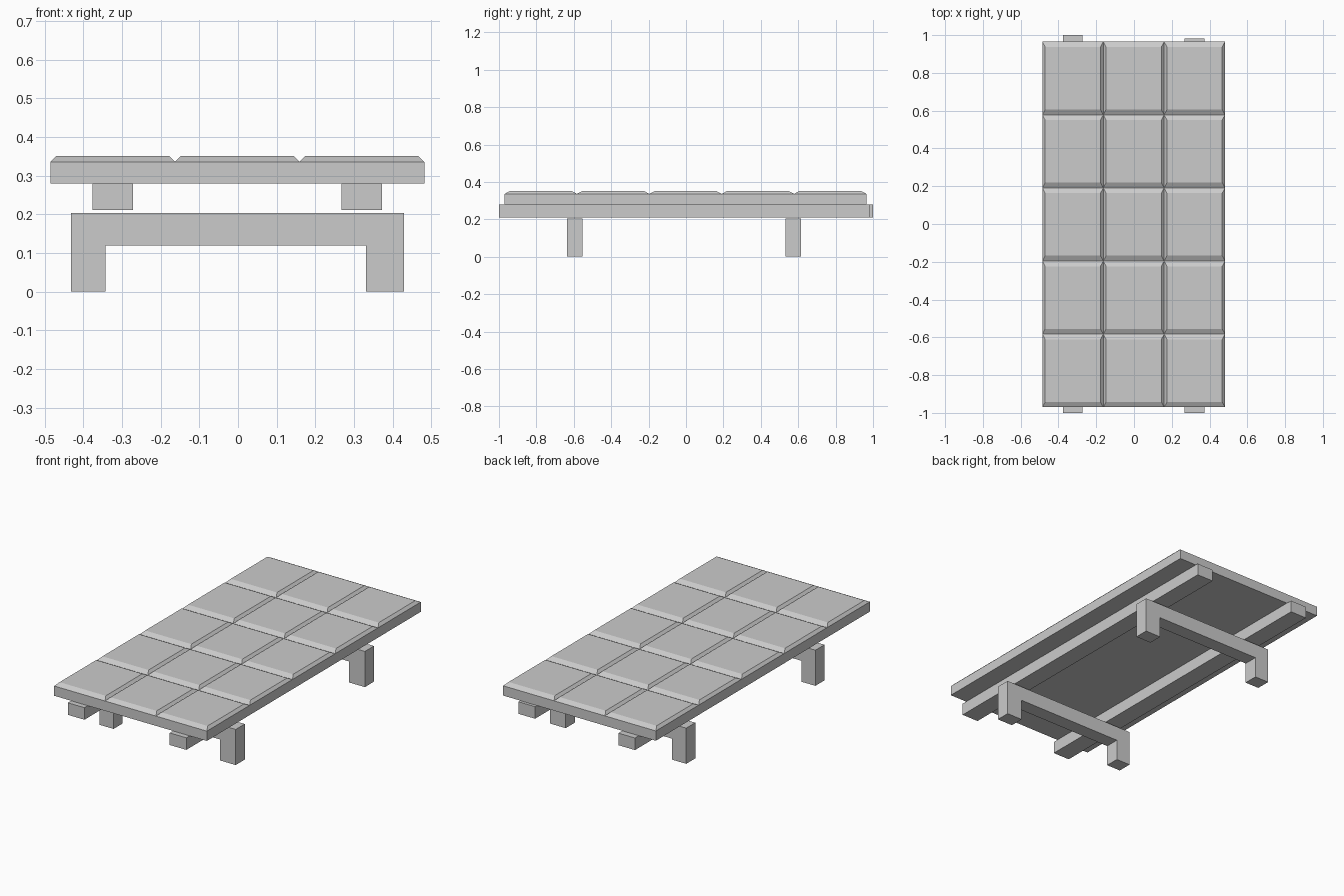
import bpy
import bmesh

cube = bpy.data.objects.get("Cube")
if cube:
    bpy.data.objects.remove(cube, do_unlink=True)

# Single flat grey
grey = bpy.data.materials.new("plain_grey")
grey.use_nodes = True
colour = (0.6, 0.6, 0.6, 1)
grey.diffuse_color = colour
grey.node_tree.nodes["Principled BSDF"].inputs["Base Color"].default_value = colour


def finish(name, bm):
    bmesh.ops.recalc_face_normals(bm, faces=bm.faces)
    mesh = bpy.data.meshes.new(name)
    bm.to_mesh(mesh)
    bm.free()
    mesh.materials.append(grey)
    obj = bpy.data.objects.new(name, mesh)
    bpy.context.collection.objects.link(obj)
    return obj


def rect(bm, x, y, z):
    """Ring of four vertices at height z."""
    return [bm.verts.new((px, py, z)) for px, py in
            ((x[0], y[0]), (x[1], y[0]), (x[1], y[1]), (x[0], y[1]))]


def walls(bm, low, high):
    for i in range(4):
        j = (i + 1) % 4
        bm.faces.new((low[i], low[j], high[j], high[i]))


def box(name, x, y, z):
    bm = bmesh.new()
    low, high = rect(bm, x, y, z[0]), rect(bm, x, y, z[1])
    walls(bm, low, high)
    bm.faces.new(low[::-1])
    bm.faces.new(high)
    return finish(name, bm)


# Table top: slab with a grid of chamfered tiles
X0, X1, Y0, Y1 = -0.485, 0.482, -0.97, 0.965
COLS, ROWS = 3, 5
EDGE_Z, TOP_Z = 0.336, 0.351
CHAMFER_X, CHAMFER_Y = 0.015, 0.028

box("table_slab", (X0, X1), (Y0, Y1), (0.28, EDGE_Z))

bm = bmesh.new()
w, d = (X1 - X0) / COLS, (Y1 - Y0) / ROWS
for c in range(COLS):
    for r in range(ROWS):
        x, y = X0 + c * w, Y0 + r * d
        low = rect(bm, (x, x + w), (y, y + d), EDGE_Z)
        high = rect(bm, (x + CHAMFER_X, x + w - CHAMFER_X),
                    (y + CHAMFER_Y, y + d - CHAMFER_Y), TOP_Z)
        walls(bm, low, high)
        bm.faces.new(low[::-1])
        bm.faces.new(high)
finish("top_tiles", bm)

# Long rails under the top
box("right_rail", (-0.377, -0.272), (-1.0, 1.0), (0.211, 0.28))
box("left_rail", (0.268, 0.373), (-1.0, 0.982), (0.211, 0.28))


# Trestles: an upside-down U extruded along y
def trestle(name, y0, y1):
    profile = [(-0.432, 0), (-0.343, 0), (-0.343, 0.12), (0.331, 0.12),
               (0.331, 0), (0.43, 0), (0.43, 0.204), (-0.432, 0.204)]
    bm = bmesh.new()
    face = bm.faces.new([bm.verts.new((x, y0, z)) for x, z in profile])
    out = bmesh.ops.extrude_face_region(bm, geom=[face])
    moved = [v for v in out["geom"] if isinstance(v, bmesh.types.BMVert)]
    bmesh.ops.translate(bm, verts=moved, vec=(0, y1 - y0, 0))
    finish(name, bm)


trestle("front_trestle", -0.635, -0.553)
trestle("back_trestle", 0.533, 0.615)
